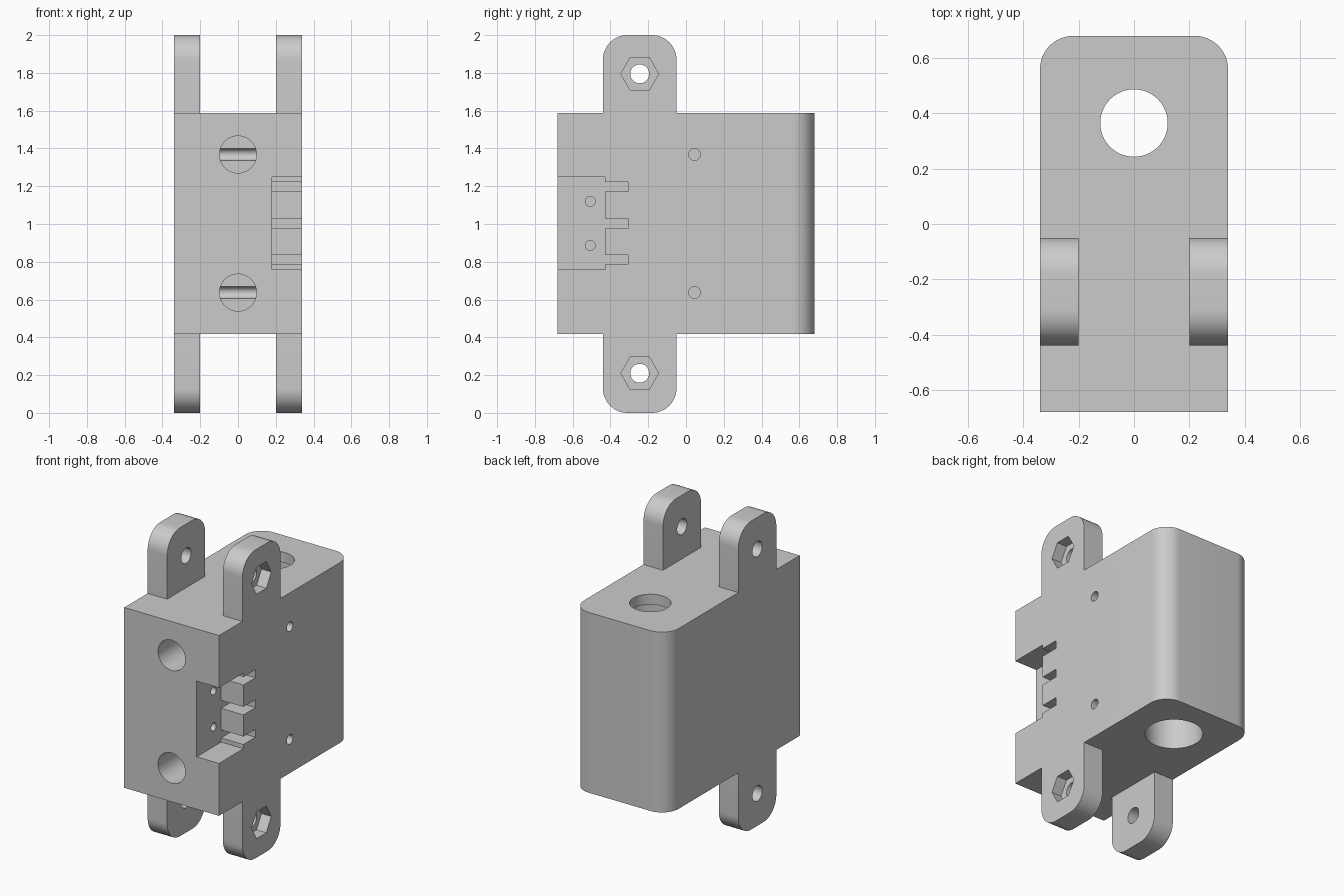
import bpy, bmesh
from math import sin, cos, pi
from mathutils import Vector

if "Cube" in bpy.data.objects:
    bpy.data.objects.remove(bpy.data.objects["Cube"], do_unlink=True)

grey = bpy.data.materials.new("plain grey")
grey.use_nodes = True
COLOUR = (0.6, 0.6, 0.6, 1)
grey.diffuse_color = COLOUR
grey.node_tree.nodes["Principled BSDF"].inputs["Base Color"].default_value = COLOUR


def prism(name, outline, axis, lo, hi):
    """Extrude a 2D outline along x (y, z points) or y (x, z) or z (x, y)."""
    bm = bmesh.new()

    def place(p, d):
        v = list(p)
        v.insert("xyz".index(axis), d)
        return Vector(v)
    face = bm.faces.new([bm.verts.new(place(p, lo)) for p in outline])
    ext = bmesh.ops.extrude_face_region(bm, geom=[face])
    moved = [g for g in ext["geom"] if isinstance(g, bmesh.types.BMVert)]
    bmesh.ops.translate(bm, verts=moved, vec=place((0, 0), hi - lo))
    bmesh.ops.recalc_face_normals(bm, faces=bm.faces)
    mesh = bpy.data.meshes.new(name)
    bm.to_mesh(mesh)
    bm.free()
    mesh.materials.append(grey)
    obj = bpy.data.objects.new(name, mesh)
    bpy.context.collection.objects.link(obj)
    return obj


def circle(u, v, r, n=48):
    return [(u + r * cos(2 * pi * i / n), v + r * sin(2 * pi * i / n)) for i in range(n)]


def rectangle(u0, u1, v0, v1, r_low=0, r_high=0, steps=12):
    """Rectangle whose low-v and high-v corners can be rounded."""
    pts = []
    corners = [(u1, v1, -1, -1, r_high), (u0, v1, 1, -1, r_high),
               (u0, v0, 1, 1, r_low), (u1, v0, -1, 1, r_low)]
    for q, (u, v, su, sv, r) in enumerate(corners):
        if not r:
            pts.append((u, v))
            continue
        for i in range(steps + 1):
            a = pi / 2 * (q + i / steps)
            pts.append((u + su * r + r * cos(a), v + sv * r + r * sin(a)))
    return pts


def combine(target, other, operation):
    mod = target.modifiers.new("combine", "BOOLEAN")
    mod.operation = operation
    mod.solver = "EXACT"
    mod.object = other
    bpy.context.view_layer.objects.active = target
    bpy.ops.object.modifier_apply(modifier=mod.name)
    bpy.data.objects.remove(other, do_unlink=True)


def cut(outline, axis, lo, hi):
    combine(body, prism("cutter", outline, axis, lo, hi), "DIFFERENCE")


# Main block with rounded back edges
body = prism("latch_housing", rectangle(-0.34, 0.34, -0.68, 0.68, r_high=0.12), "z", 0.418, 1.587)

# Mounting lugs above and below, on both sides
for x0, x1 in ((-0.34, -0.2), (0.2, 0.34)):
    lug = prism("lug", rectangle(-0.44, -0.05, 0, 2, 0.13, 0.13), "x", x0, x1)
    combine(body, lug, "UNION")

# Bolt holes through the lugs, with nut recesses on the left side
for z in (0.21, 1.795):
    cut(circle(-0.245, z, 0.05), "x", -0.5, 0.5)
    cut(circle(-0.245, z, 0.1, 6), "x", 0.27, 0.5)

# Vertical bore, narrowed by a lip at the top
cut(circle(0, 0.365, 0.122), "z", 0.3, 1.7)
cut(circle(0, 0.365, 0.17), "z", 0.3, 1.52)

# Front holes and the pin holes that cross their ends
for z in (0.637, 1.368):
    cut(circle(0, z, 0.098), "y", -0.8, 0.045)
    cut(circle(0.045, z, 0.031, 32), "x", -0.2, 0.5)

# Switch pocket, with three terminal slots and two screw holes
cut(rectangle(-0.8, -0.43, 0.758, 1.248), "x", 0.18, 0.5)
for z in (0.811, 1.003, 1.197):
    cut(rectangle(-0.5, -0.307, z - 0.026, z + 0.026), "x", 0.18, 0.5)
for z in (0.886, 1.12):
    cut(circle(-0.507, z, 0.026, 32), "x", 0.02, 0.3)

# Smooth curved walls, crisp edges
bpy.ops.object.select_all(action="DESELECT")
body.select_set(True)
bpy.context.view_layer.objects.active = body
bpy.ops.object.shade_smooth_by_angle(angle=pi / 6)
